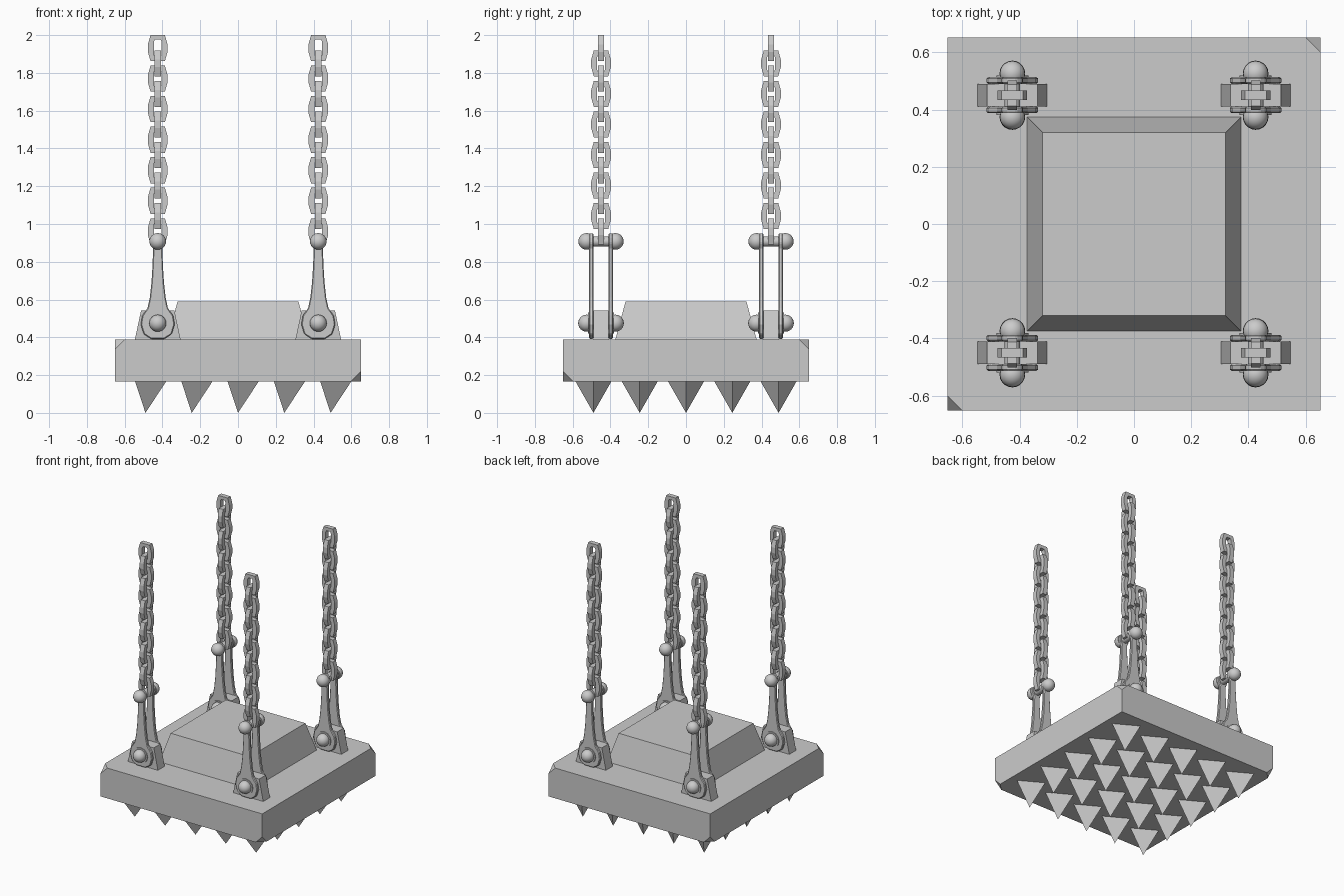
import bpy, bmesh, math
from mathutils import Matrix, Vector

cube = bpy.data.objects.get("Cube")
if cube:
    bpy.data.objects.remove(cube, do_unlink=True)

SLAB_BOTTOM, SLAB_TOP = 0.167, 0.388
MOUNT_X, MOUNT_Y = 0.425, 0.45
PIN_LOW, PIN_HIGH = 0.475, 0.908


def add_object(name, bm, smooth=False):
    bmesh.ops.recalc_face_normals(bm, faces=bm.faces[:])
    mesh = bpy.data.meshes.new(name)
    bm.to_mesh(mesh)
    bm.free()
    if smooth:
        mesh.polygons.foreach_set("use_smooth", [True] * len(mesh.polygons))
        mesh.set_sharp_from_angle(angle=math.radians(40))
    obj = bpy.data.objects.new(name, mesh)
    bpy.context.collection.objects.link(obj)
    return obj


def place_copies(obj, x, y):
    """Put a linked copy of a part at one of the mounts."""
    copy = obj.copy()
    bpy.context.collection.objects.link(copy)
    copy.location += Vector((x, y, 0))
    return copy


def frustum(name, base, top, z0, z1):
    """Block with rectangular half sizes at its base and top."""
    bm = bmesh.new()
    bmesh.ops.create_cube(bm, size=2)
    for v in bm.verts:
        half = top if v.co.z > 0 else base
        v.co = (v.co.x * half[0], v.co.y * half[1], z1 if v.co.z > 0 else z0)
    return add_object(name, bm)


def cylinder_y(name, radius, y0, y1, z, segments=20):
    bm = bmesh.new()
    turn = Matrix.Translation((0, (y0 + y1) / 2, z)) @ Matrix.Rotation(math.pi / 2, 4, 'X')
    bmesh.ops.create_cone(bm, cap_ends=True, segments=segments, radius1=radius,
                          radius2=radius, depth=abs(y1 - y0), matrix=turn)
    return add_object(name, bm, True)


def dome(name, radius, z, side):
    """Rivet head, flat against the plate and rounded outwards."""
    bm = bmesh.new()
    bmesh.ops.create_uvsphere(bm, u_segments=20, v_segments=12, radius=radius)
    cut = bmesh.ops.bisect_plane(bm, geom=bm.verts[:] + bm.edges[:] + bm.faces[:],
                                 plane_co=(0, -0.015 * side, 0), plane_no=(0, side, 0),
                                 clear_inner=True)
    rim = [e for e in cut["geom_cut"] if isinstance(e, bmesh.types.BMEdge)]
    bmesh.ops.edgeloop_fill(bm, edges=rim)
    bmesh.ops.translate(bm, verts=bm.verts[:], vec=(0, 0.076 * side, z))
    return add_object(name, bm, True)


def side_plate(name, half_profile, side):
    """Symmetric outline in x and z, given thickness along y."""
    outline = half_profile + [(-x, z) for x, z in reversed(half_profile)]
    bm = bmesh.new()
    face = bm.faces.new([bm.verts.new((x, 0.04 * side, z)) for x, z in outline])
    grown = bmesh.ops.extrude_face_region(bm, geom=[face])
    moved = [v for v in grown["geom"] if isinstance(v, bmesh.types.BMVert)]
    bmesh.ops.translate(bm, verts=moved, vec=(0, 0.023 * side, 0))
    obj = add_object(name, bm)
    bevel = obj.modifiers.new("edge_bevel", 'BEVEL')
    bevel.width = 0.005
    bevel.segments = 1
    return obj


def chain_links(name, top_z, count, turned):
    """Faceted flat link repeated downwards."""
    def ring(corners):
        return [(sx * x, sz * z) for sx, sz, order in
                ((1, 1, 1), (1, -1, -1), (-1, -1, 1), (-1, 1, -1))
                for x, z in corners[::order]]

    outer = ring([(0.038, 0.069), (0.052, 0.02)])
    inner = ring([(0.015, 0.045), (0.021, 0.032)])
    bm = bmesh.new()
    loops = [[bm.verts.new((x, y, z)) for x, z in pts]
             for pts, y in ((outer, -0.017), (outer, 0.017), (inner, 0.017), (inner, -0.017))]
    for a, b in zip(loops, loops[1:] + loops[:1]):
        for i in range(len(a)):
            j = (i + 1) % len(a)
            bm.faces.new((a[i], a[j], b[j], b[i]))
    if turned:
        bmesh.ops.rotate(bm, verts=bm.verts[:], matrix=Matrix.Rotation(math.pi / 2, 3, 'Z'))
    obj = add_object(name, bm)
    obj.location.z = top_z
    array = obj.modifiers.new("repeat_links", 'ARRAY')
    array.count = count
    array.use_relative_offset = False
    array.use_constant_offset = True
    array.constant_offset_displace = (0, 0, -0.1616)
    return obj


# Slab with alternating clipped corners
bm = bmesh.new()
bmesh.ops.create_cube(bm, size=2)
clipped = [v for v in bm.verts if v.co.x * v.co.y * v.co.z > 0]
for v in bm.verts:
    v.co = (v.co.x * 0.652, v.co.y * 0.652, SLAB_TOP if v.co.z > 0 else SLAB_BOTTOM)
bmesh.ops.bevel(bm, geom=clipped, offset=0.053, offset_type='OFFSET', segments=1,
                profile=0.5, affect='VERTICES')
add_object("slab", bm)

# Raised weight on top
frustum("top_block", (0.374, 0.374), (0.32, 0.32), SLAB_TOP, 0.59)

# Three-sided spikes in a square grid
bm = bmesh.new()
for col in range(-2, 3):
    for row in range(-2, 3):
        spot = Matrix.Translation((col * 0.245, row * 0.245, SLAB_BOTTOM))
        base = [bm.verts.new(spot @ Vector((0.11 * math.cos(a), 0.11 * math.sin(a), 0)))
                for a in (0, math.tau / 3, 2 * math.tau / 3)]
        tip = bm.verts.new((col * 0.245, row * 0.245, 0))
        bm.faces.new(base)
        for i in range(3):
            bm.faces.new((base[i], base[(i + 1) % 3], tip))
add_object("spikes", bm)

# One hanging mount, modelled around the origin
plate_outline = [(0.036, 0.392), (0.074, 0.417), (0.09, 0.468), (0.082, 0.515),
                 (0.054, 0.555), (0.042, 0.61), (0.033, 0.69), (0.027, 0.79),
                 (0.025, 0.87), (0.038, 0.9), (0.034, 0.932), (0.015, 0.95)]
parts = [
    frustum("lug", (0.121, 0.039), (0.088, 0.039), SLAB_TOP, 0.543),
    cylinder_y("upper_pin", 0.027, -0.062, 0.062, PIN_HIGH),
    cylinder_y("lower_pin", 0.027, -0.062, 0.062, PIN_LOW),
    chain_links("chain_links_wide", 1.931, 7, False),
    chain_links("chain_links_turned", 1.8502, 6, True),
]
for side, label in ((-1, "front"), (1, "back")):
    parts += [
        side_plate(label + "_plate", plate_outline, side),
        cylinder_y(label + "_washer", 0.056, 0.06 * side, 0.069 * side, PIN_LOW, 12),
        dome(label + "_lower_rivet", 0.045, PIN_LOW, side),
        dome(label + "_upper_rivet", 0.044, PIN_HIGH, side),
    ]

# Repeat the mount at all four corners
for part in parts:
    for sx in (-1, 1):
        for sy in (-1, 1):
            place_copies(part, sx * MOUNT_X, sy * MOUNT_Y)
    bpy.data.objects.remove(part, do_unlink=True)
